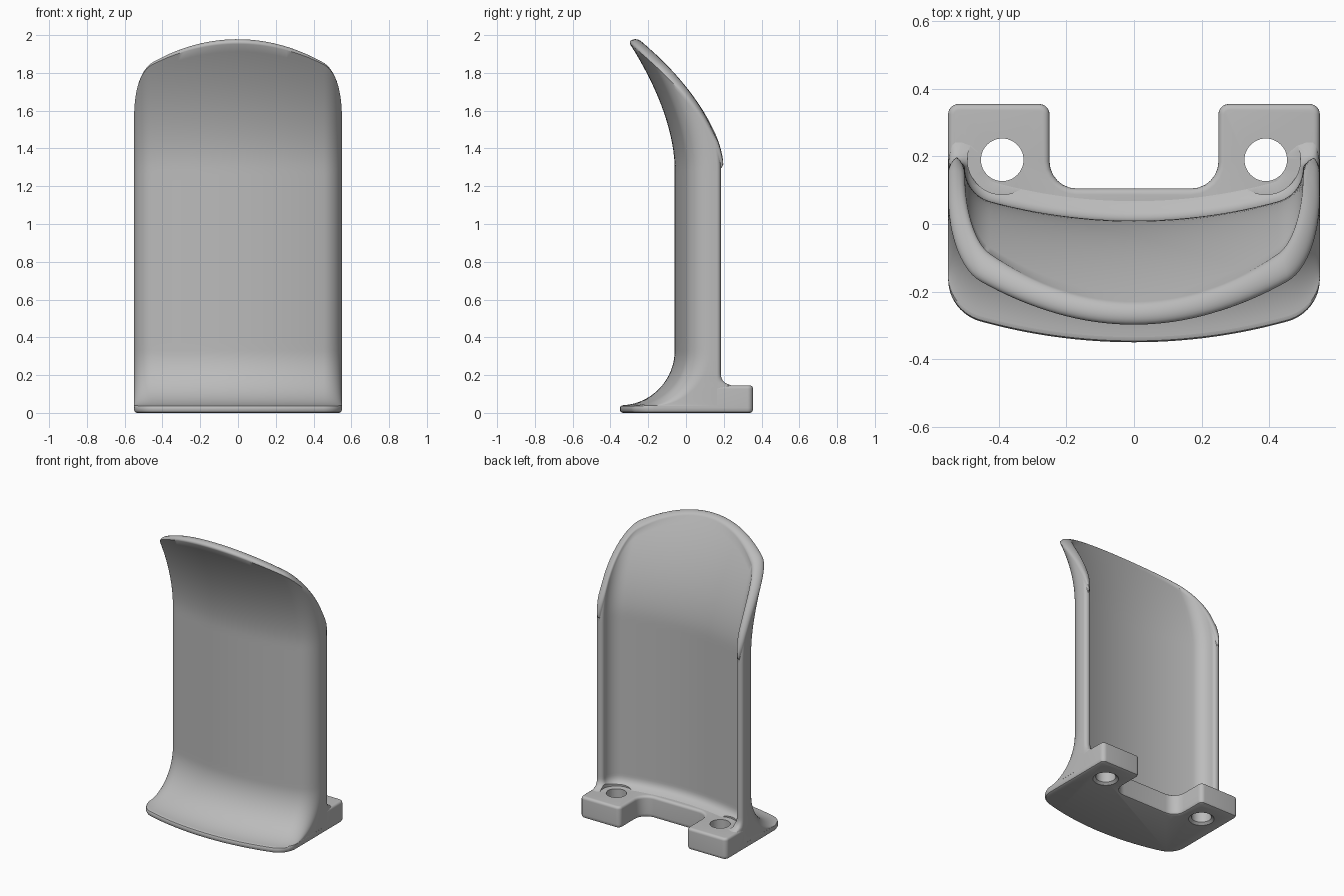
import bpy, bmesh, math
from math import sin, cos, pi, radians, sqrt
from mathutils import Vector

if "Cube" in bpy.data.objects:
    bpy.data.objects.remove(bpy.data.objects["Cube"])

grey = bpy.data.materials.new("plain grey")
grey.use_nodes = True
colour = (0.5, 0.5, 0.5, 1)
grey.diffuse_color = colour
grey.node_tree.nodes["Principled BSDF"].inputs["Base Color"].default_value = colour

ARC_Y = 1.64       # centre of the broad front curve
LIP, FLOOR, FOOT_R, FILLET = 0.04, 0.145, 0.29, 0.06


def loft(name, rings, caps=True):
    """Skin a stack of closed rings."""
    bm = bmesh.new()
    rows = [[bm.verts.new(p) for p in ring] for ring in rings]
    n = len(rows[0])
    for a, b in zip(rows, rows[1:]):
        for i in range(n):
            j = (i + 1) % n
            bm.faces.new((a[i], a[j], b[j], b[i]))
    bm.faces.new(rows[0][::-1])
    if caps:
        bm.faces.new(rows[-1])
    bmesh.ops.remove_doubles(bm, verts=bm.verts, dist=1e-5)
    bmesh.ops.recalc_face_normals(bm, faces=bm.faces)
    mesh = bpy.data.meshes.new(name)
    bm.to_mesh(mesh)
    bm.free()
    mesh.materials.append(grey)
    obj = bpy.data.objects.new(name, mesh)
    bpy.context.collection.objects.link(obj)
    return obj


def u_curve(half, radius, corner):
    """Right half of the U section: (point, inward normal), from middle to side."""
    cx = half - corner
    cy = ARC_Y - sqrt((radius - corner) ** 2 - cx ** 2)
    turn = math.asin(cx / (radius - corner))
    out = []
    for i in range(17):
        t = turn * i / 16
        n = Vector((-sin(t), cos(t)))
        out.append((Vector((0, ARC_Y)) - n * radius, n))
    for i in range(1, 13):
        t = turn + (pi / 2 - turn) * i / 12
        n = Vector((-sin(t), cos(t)))
        out.append((Vector((cx, cy)) - n * corner, n))
    return out


outer = u_curve(0.55, 1.70, 0.13)
inner = u_curve(0.50, 1.63, 0.10)

# ---- curved back shell ----
# Each section point: position, fillet direction, outer flag
half = [(p, Vector((0, 0)), True) for p, n in outer]
CAP = 10
for i in range(CAP):
    t = pi * i / (CAP - 1)
    half.append((Vector((0.525 + 0.025 * cos(t), 0.163 + 0.022 * sin(t))),
                 Vector((min(cos(t), 0), sin(t))), i < CAP / 2))
half += [(p, n, False) for p, n in reversed(inner[:-1])]


def flip(v):
    return Vector((-v.x, v.y))


mid = len(outer) + CAP // 2
out_r, in_r = half[:mid], half[mid:]
out_l = [(flip(p), flip(f), o) for p, f, o in reversed(out_r[1:])]
in_l = [(flip(p), flip(f), o) for p, f, o in reversed(in_r[:-1])]
section = out_l + out_r + in_r + in_l
count = len(section)


def lean(z):
    return -0.5 * max(z - 1.3, 0) ** 1.755


def rim_height(y, is_outer):
    """Height where the leaning wall meets the slanted rim."""
    k = 0.97 if is_outer else 0.828
    lo, hi = 1.3, 2.1
    for _ in range(40):
        z = (lo + hi) / 2
        if y + lean(z) < 0.185 - k * (z - 1.3) ** 1.7:
            lo = z
        else:
            hi = z
    return lo - 0.02


def fillet(z):
    h = min(max(FLOOR + FILLET - z, 0), FILLET)
    return FILLET - sqrt(FILLET ** 2 - h ** 2)


tops = [rim_height(p.y, o) for p, f, o in section]
rings = []
for i in range(25):                       # flared foot
    a = radians(3 + 87 * i / 24)
    z = LIP + FOOT_R * (1 - cos(a))
    push = FOOT_R * (1 - sin(a))
    ring = []
    for p, f, o in section:
        q = p + f * fillet(z)
        if o and p.y < 0.1629:
            q.y -= push
        ring.append(Vector((q.x, q.y, z)))
    rings.append(ring)
low = rings[-1][0].z
for i in range(1, 41):                    # straight wall and leaning top
    ring = []
    for (p, f, o), top in zip(section, tops):
        z = low + (top - low) * i / 40
        ring.append(Vector((p.x, p.y + lean(z), z)))
    rings.append(ring)
last = rings[-1]
for i in range(1, 7):                     # rounded rim
    t = pi / 2 * i / 6
    ring = []
    for j, p in enumerate(last):
        m = (p + last[count - 1 - j]) / 2
        side = min(abs(m.x) / 0.525, 1) ** 2
        up = Vector((0, -0.4 + 0.95 * side, 0.9)).normalized()
        ring.append(p.lerp(m, 1 - cos(t)) + up * 0.025 * sin(t))
    rings.append(ring)
shell = loft("back_shell", rings, caps=False)


# ---- foot plate and mounting lugs ----
def rounded(corner, before, after, r):
    c, a, b = Vector(corner), Vector(before), Vector(after)
    a, b = (a - c).normalized(), (b - c).normalized()
    centre = c + (a + b) * r
    return [centre - b * r * cos(t) - a * r * sin(t)
            for t in (pi / 2 * i / 6 for i in range(7))]


def outline(push):
    right = [Vector((p.x, p.y - push)) for p, n in outer]
    path = [(0.55, 0), (0.55, 0.355), (0.25, 0.355), (0.25, 0.105), (0, 0.105)]
    for k, r in ((1, 0.03), (2, 0.03), (3, 0.08)):
        right += rounded(path[k], path[k - 1], path[k + 1], r)
    return right + [flip(p) for p in reversed(right[1:])]


def slab(name, pts, levels):
    """levels: (height, inset, front edge only)"""
    rings = []
    for z, inset, front in levels:
        ring = []
        for i, p in enumerate(pts):
            d = (pts[(i + 1) % len(pts)] - pts[i - 1]).normalized()
            n = Vector((d.y, -d.x))
            amount = inset * (max(0, -n.y) if front else 1)
            if front and p.y > 0:
                amount = 0
            q = p - n * amount
            ring.append((q.x, q.y, z))
        rings.append(ring)
    return loft(name, rings)


plate = slab("foot_plate", outline(FOOT_R),
             [(0, 0.015, False), (0.005, 0.005, False), (0.015, 0, False),
              (0.027, 0, True), (0.036, 0.004, True), (LIP, 0.014, True)])
lugs = slab("mounting_lugs", outline(0),
            [(0.02, 0, False), (0.127, 0, False), (0.134, 0.001, False),
             (0.14, 0.005, False), (0.144, 0.011, False), (FLOOR, 0.018, False)])

# ---- bolt holes with spot faces ----
profile = [(0.08, -0.02), (0.08, 0), (0.063, 0.014), (0.063, 0.146),
           (0.103, 0.146), (0.103, 0.22)]
for x in (-0.39, 0.39):
    cutter = loft("hole_cutter", [[(x + r * cos(2 * pi * i / 48),
                                    0.19 + r * sin(2 * pi * i / 48), z)
                                   for i in range(48)] for r, z in profile])
    cutter.hide_render = True
    for obj in (shell, plate, lugs):
        mod = obj.modifiers.new("hole", "BOOLEAN")
        mod.operation, mod.solver, mod.object = "DIFFERENCE", "EXACT", cutter
        bpy.context.view_layer.objects.active = obj
        bpy.ops.object.modifier_apply(modifier=mod.name)
    bpy.data.objects.remove(cutter)

bpy.ops.object.select_all(action="DESELECT")
for obj in (shell, plate, lugs):
    obj.select_set(True)
bpy.context.view_layer.objects.active = shell
bpy.ops.object.shade_smooth_by_angle(angle=radians(35))
